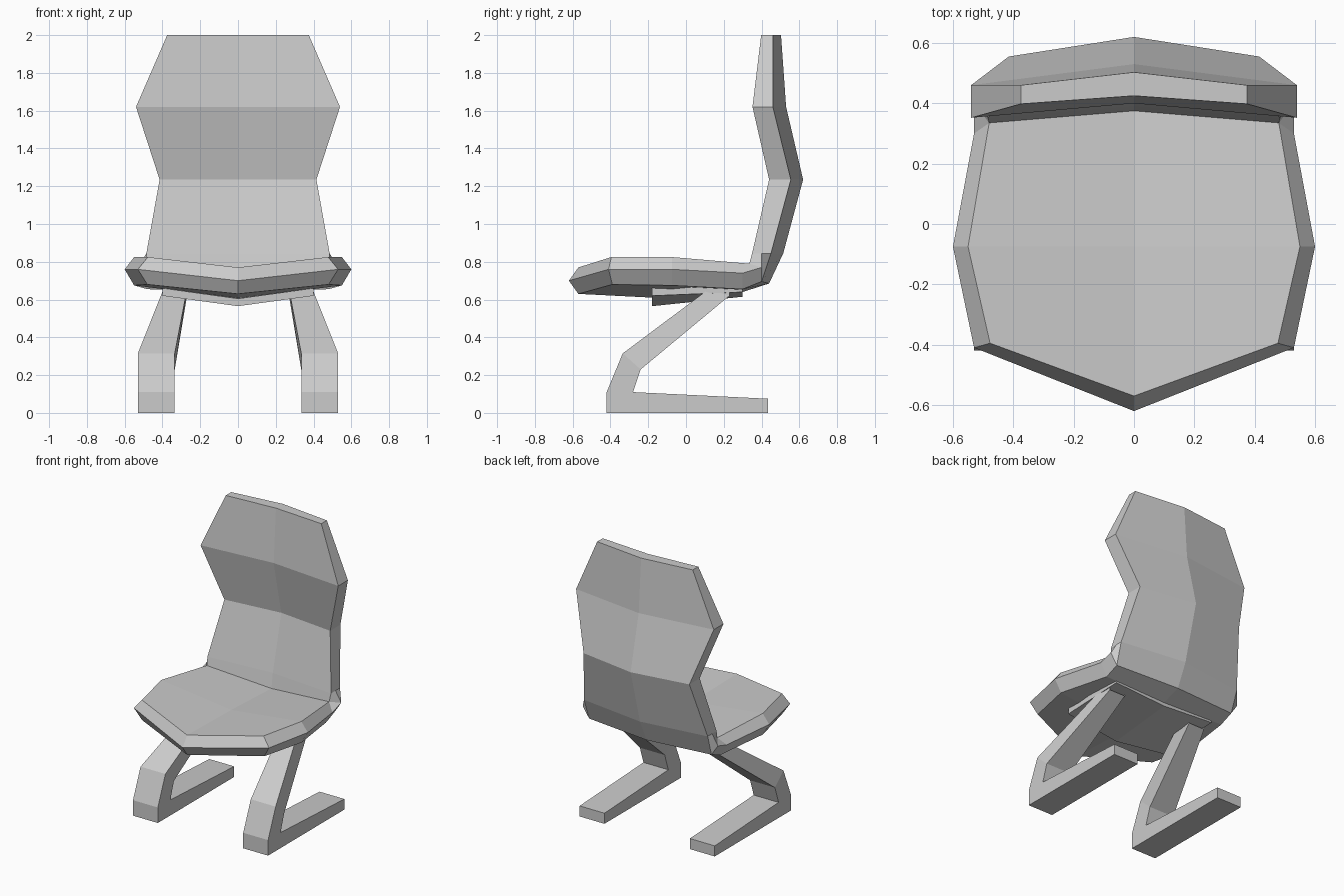
import bpy
import bmesh

cube = bpy.data.objects.get("Cube")
if cube:
    bpy.data.objects.remove(cube, do_unlink=True)

grey = bpy.data.materials.new("plain grey")
grey.use_nodes = True
colour = (0.6, 0.6, 0.6, 1)
grey.diffuse_color = colour
grey.node_tree.nodes["Principled BSDF"].inputs["Base Color"].default_value = colour


def finish(name, bm):
    """Clean the mesh and make it a flat-shaded object."""
    bmesh.ops.remove_doubles(bm, verts=bm.verts, dist=0.0005)
    bmesh.ops.recalc_face_normals(bm, faces=bm.faces)
    mesh = bpy.data.meshes.new(name)
    bm.to_mesh(mesh)
    bm.free()
    mesh.materials.append(grey)
    obj = bpy.data.objects.new(name, mesh)
    bpy.context.collection.objects.link(obj)
    return obj


def loft(bm, sections, closed):
    """Skin neighbouring sections with quads, return their vertices."""
    rows = [[bm.verts.new(p) for p in s] for s in sections]
    for a, b in zip(rows, rows[1:]):
        count = len(a)
        for i in range(count if closed else count - 1):
            j = (i + 1) % count
            bm.faces.new((a[i], a[j], b[j], b[i]))
    return rows


# Seat and backrest: half sections from the front lip to the top edge,
# each running upper centre, upper edge, rim, lower edge, lower centre
shell = [
    [(0, -.57, .77), (.477, -.395, .825), (.53, -.41, .76), (.48, -.39, .68), (0, -.57, .63)],
    [(0, -.075, .76), (.55, -.075, .825), (.6, -.075, .76), (.55, -.075, .675), (0, -.075, .605)],
    [(0, .375, .74), (.48, .335, .79), (.53, .3, .74), (.48, .3, .655), (0, .3, .64)],
    [(0, .375, .74), (.48, .335, .79), (.53, .4, .77), (.48, .4, .695), (0, .44, .685)],
]


def back_section(z, x, front, back, front_mid, back_mid):
    rim = (x, (front + back) / 2, z)
    return [(0, front_mid, z), (x, front, z), rim, (x, back, z), (0, back_mid, z)]


shell += [
    back_section(.845, .485, .35, .45, .39, .515),
    back_section(1.235, .415, .44, .555, .485, .62),
    back_section(1.62, .54, .352, .46, .40, .53),
    back_section(2.0, .375, .398, .46, .425, .503),
]
bm = bmesh.new()
rows = loft(bm, shell, False)
lip = bm.verts.new((0, -.62, .70))
top, edge, rim, low, under = rows[0]
bm.faces.new((top, lip, rim, edge))
bm.faces.new((lip, under, low, rim))
bm.faces.new(rows[-1])
seat = finish("seat_and_backrest", bm)
mirror = seat.modifiers.new("Mirror", "MIRROR")
mirror.use_clip = True

# Legs: foot, heel, knee and top as (front point, back point, inner x, outer x)
leg = [
    ((.435, 0), (.435, .075), .335, .53),
    ((-.42, 0), (-.28, .11), .335, .53),
    ((-.42, .11), (-.28, .11), .335, .53),
    ((-.335, .315), (-.24, .23), .335, .53),
    ((.12, .655), (.23, .62), .27, .395),
    ((.23, .675), (.23, .62), .27, .395),
]
for name, side in (("left_leg", 1), ("right_leg", -1)):
    bm = bmesh.new()
    sections = [[(side * a, *f), (side * b, *f), (side * b, *r), (side * a, *r)]
                for f, r, a, b in leg]
    rows = loft(bm, sections, True)
    bm.faces.new(rows[0])
    finish(name, bm)

# Shallow V plate under the seat joining the legs
plate = [
    [(x, -.18, edge_z + .04), (x, .3, back_z + .035), (x, .3, back_z), (x, -.18, edge_z)]
    for x, edge_z, back_z in ((-.4, .62, .64), (0, .565, .615), (.4, .62, .64))
]
bm = bmesh.new()
rows = loft(bm, plate, True)
bm.faces.new(rows[0])
bm.faces.new(rows[-1])
finish("support_plate", bm)
